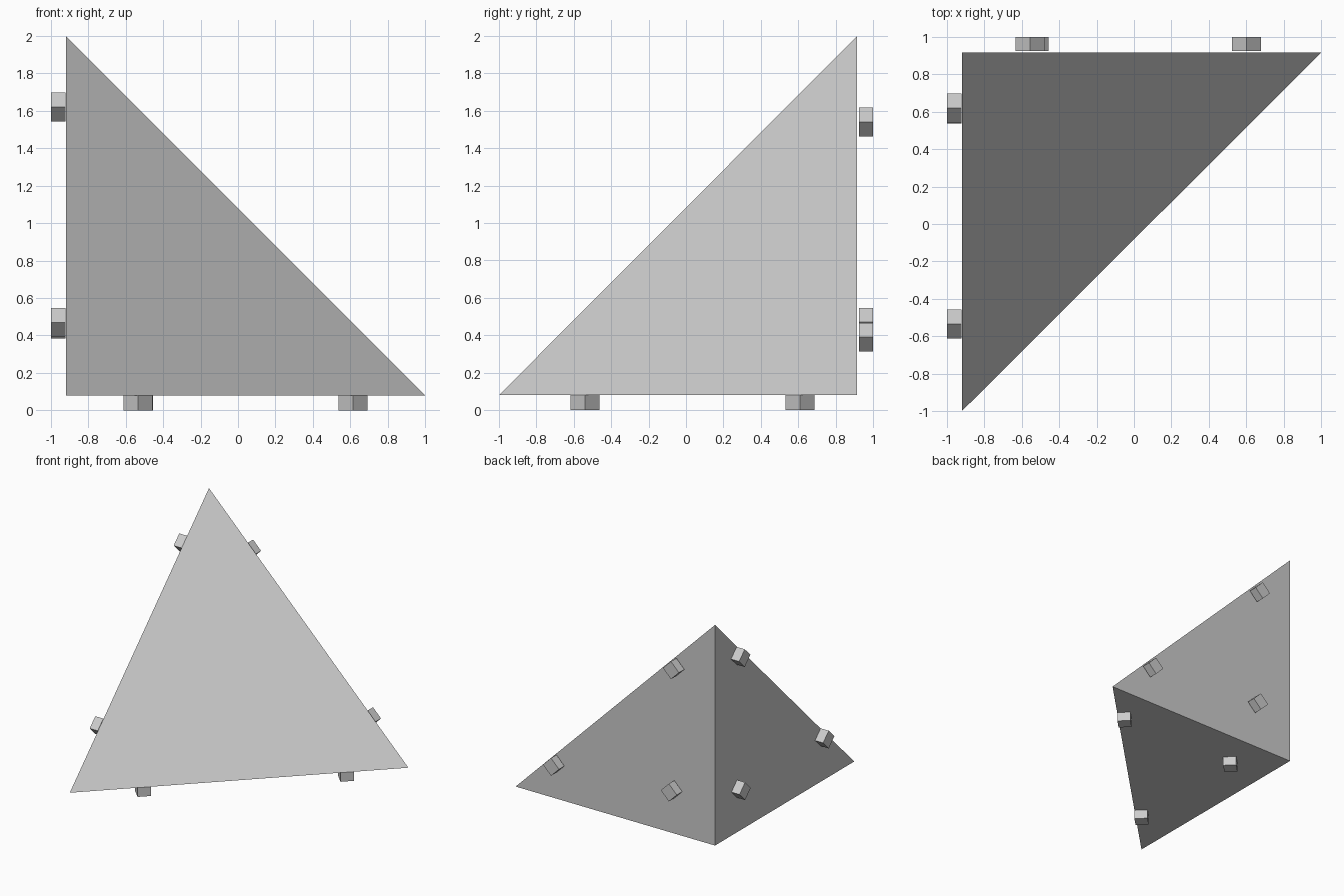
import bpy, bmesh
from mathutils import Vector

if "Cube" in bpy.data.objects:
    bpy.data.objects.remove(bpy.data.objects["Cube"])

# Extents of the corner body
X0, X1 = -0.92, 1.0
Y0, Y1 = -1.0, 0.915
Z0, Z1 = 0.08, 2.0
R = 0.077  # half diagonal of a peg


def make_object(name, bm):
    bmesh.ops.recalc_face_normals(bm, faces=bm.faces)
    mesh = bpy.data.meshes.new(name)
    bm.to_mesh(mesh)
    bm.free()
    ob = bpy.data.objects.new(name, mesh)
    bpy.context.collection.objects.link(ob)
    return ob


def peg(name, axis, start, end, u, v):
    """Square peg turned 45 degrees, running along one axis."""
    bm = bmesh.new()
    ring = []
    for du, dv in ((R, 0), (0, R), (-R, 0), (0, -R)):
        p = [u + du, v + dv]
        p.insert(axis, start)
        ring.append(bm.verts.new(p))
    face = bm.faces.new(ring)
    out = bmesh.ops.extrude_face_region(bm, geom=[face])["geom"]
    move = Vector((0, 0, 0))
    move[axis] = end - start
    bmesh.ops.translate(bm, vec=move, verts=[g for g in out if isinstance(g, bmesh.types.BMVert)])
    # The extrusion keeps the starting face as the closed base
    return make_object(name, bm)


# Three-sided corner body
bm = bmesh.new()
for co in ((X0, Y1, Z0), (X1, Y1, Z0), (X0, Y0, Z0), (X0, Y1, Z1)):
    bm.verts.new(co)
bmesh.ops.convex_hull(bm, input=bm.verts)
make_object("corner_body", bm)

# Pegs: one near each corner of the three square-on faces
groups = {
    "bottom_peg": (2, 0.08, 0.0, [(-0.53, 0.61), (0.615, 0.61), (-0.535, -0.54)]),
    "left_peg": (0, -0.922, -1.0, [(0.615, 0.46), (-0.535, 0.47), (0.62, 1.62)]),
    "back_peg": (1, 0.925, 1.0, [(-0.535, 0.47), (0.60, 0.39), (-0.555, 1.54)]),
}
for name, (axis, start, end, spots) in groups.items():
    for i, (u, v) in enumerate(spots, 1):
        peg(f"{name}_{i}", axis, start, end, u, v)
